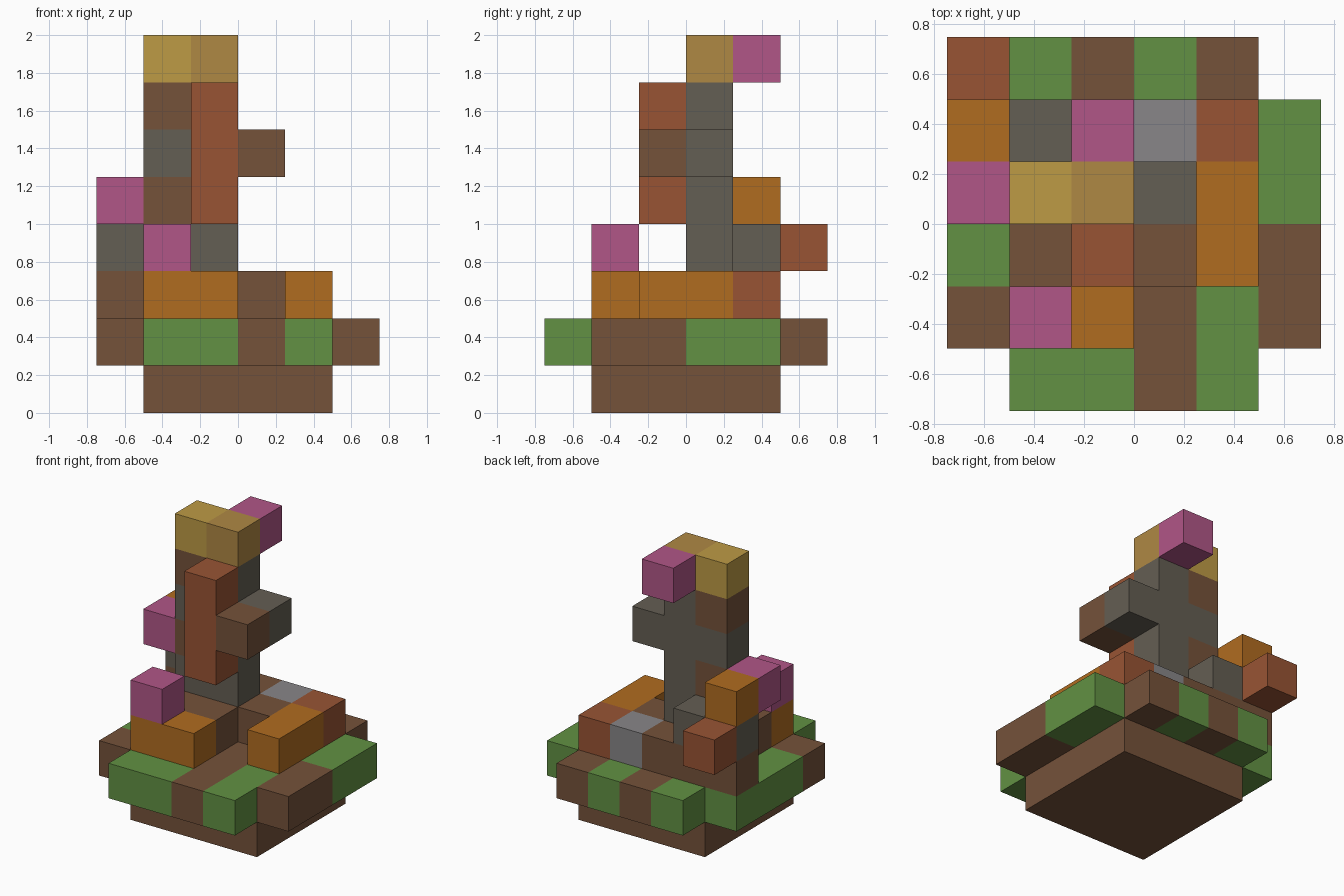
import bpy
import bmesh
from mathutils import Vector

CELL = 0.25
HALF = 0.75

cube = bpy.data.objects.get("Cube")
if cube:
    bpy.data.objects.remove(cube, do_unlink=True)

# One flat colour per letter used in the plans
PALETTE = {
    "B": ("brown_soil", "75523A"),
    "G": ("green_grass", "629143"),
    "O": ("orange_block", "B06C20"),
    "R": ("rust_block", "985434"),
    "D": ("dark_stone", "645E53"),
    "L": ("light_stone", "888688"),
    "P": ("pink_block", "B15687"),
    "Y": ("yellow_gold", "BD9B45"),
    "T": ("tan_gold", "AF8844"),
}


def linear(c):
    return c / 12.92 if c <= 0.04045 else ((c + 0.055) / 1.055) ** 2.4


def make_material(name, code):
    rgb = [linear(v / 255) for v in bytes.fromhex(code)]
    mat = bpy.data.materials.new(name)
    mat.use_nodes = True
    mat.diffuse_color = (*rgb, 1)
    bsdf = mat.node_tree.nodes["Principled BSDF"]
    bsdf.inputs["Base Color"].default_value = (*rgb, 1)
    bsdf.inputs["Roughness"].default_value = 0.9
    return mat


MATERIALS = {key: make_material(*value) for key, value in PALETTE.items()}

# Each part: its lowest layer, then one plan per layer going up.
# Plan rows run from back to front, letters from -x to +x.
EMPTY = "......"
PARTS = {
    "base": (0, [
        [EMPTY, ".BBBB.", ".BBBB.", ".BBBB.", ".BBBB.", EMPTY],
    ]),
    "ground": (1, [
        [".GBGB.",
         "GBBBBG",
         "GBBBBG",
         "GBBBBB",
         "BBBBGB",
         ".GGBG."],
    ]),
    "upper_ground": (2, [
        [EMPTY,
         "BBBLR.",
         ".BBBO.",
         ".BB.O.",
         ".OO...",
         EMPTY],
    ]),
    "front_flower": (3, [
        [EMPTY, EMPTY, EMPTY, EMPTY, ".P....", EMPTY],
    ]),
    "side_stack": (3, [
        ["R.....", "DD....", EMPTY, EMPTY, EMPTY, EMPTY],
        [EMPTY, "O.....", "P.....", EMPTY, EMPTY, EMPTY],
    ]),
    "tower": (3, [
        [EMPTY, EMPTY, ".DD...", EMPTY, EMPTY, EMPTY],
        [EMPTY, EMPTY, ".BD...", EMPTY, EMPTY, EMPTY],
        [EMPTY, EMPTY, ".DD...", EMPTY, EMPTY, EMPTY],
        [EMPTY, EMPTY, ".BD...", EMPTY, EMPTY, EMPTY],
    ]),
    "rust_column": (4, [
        [EMPTY, EMPTY, EMPTY, "..R...", EMPTY, EMPTY],
    ] * 3),
    "side_arm": (5, [
        [EMPTY, EMPTY, "...D..", "...B..", EMPTY, EMPTY],
    ]),
    "tower_top": (7, [
        [EMPTY, "..P...", ".YT...", EMPTY, EMPTY, EMPTY],
    ]),
}


def read_cells(bottom, plans):
    cells = {}
    for k, plan in enumerate(plans, bottom):
        for j, row in enumerate(reversed(plan)):
            for i, letter in enumerate(row):
                if letter != ".":
                    cells[i, j, k] = letter
    return cells


part_cells = {name: read_cells(*part) for name, part in PARTS.items()}
occupied = set().union(*part_cells.values())


def build_part(name, cells):
    """Outer faces of the blocks, skipping faces buried against a neighbour."""
    letters = sorted(set(cells.values()))
    bm = bmesh.new()
    for cell, letter in cells.items():
        for axis in range(3):
            for side in (-1, 1):
                step = [0, 0, 0]
                step[axis] = side
                if tuple(c + s for c, s in zip(cell, step)) in occupied:
                    continue
                normal = Vector(step)
                u = Vector((0, 0, 0))
                u[(axis + 1) % 3] = 1
                v = normal.cross(u)
                middle = Vector(cell) + Vector((0.5, 0.5, 0.5)) + normal / 2
                corners = [middle + (a * u + b * v) / 2
                           for a, b in ((-1, -1), (1, -1), (1, 1), (-1, 1))]
                face = bm.faces.new([
                    bm.verts.new(p * CELL - Vector((HALF, HALF, 0)))
                    for p in corners])
                face.material_index = letters.index(letter)
    bmesh.ops.remove_doubles(bm, verts=bm.verts, dist=0.001)
    mesh = bpy.data.meshes.new(name)
    bm.to_mesh(mesh)
    bm.free()
    for letter in letters:
        mesh.materials.append(MATERIALS[letter])
    bpy.context.collection.objects.link(bpy.data.objects.new(name, mesh))


for part_name, blocks in part_cells.items():
    build_part(part_name, blocks)
